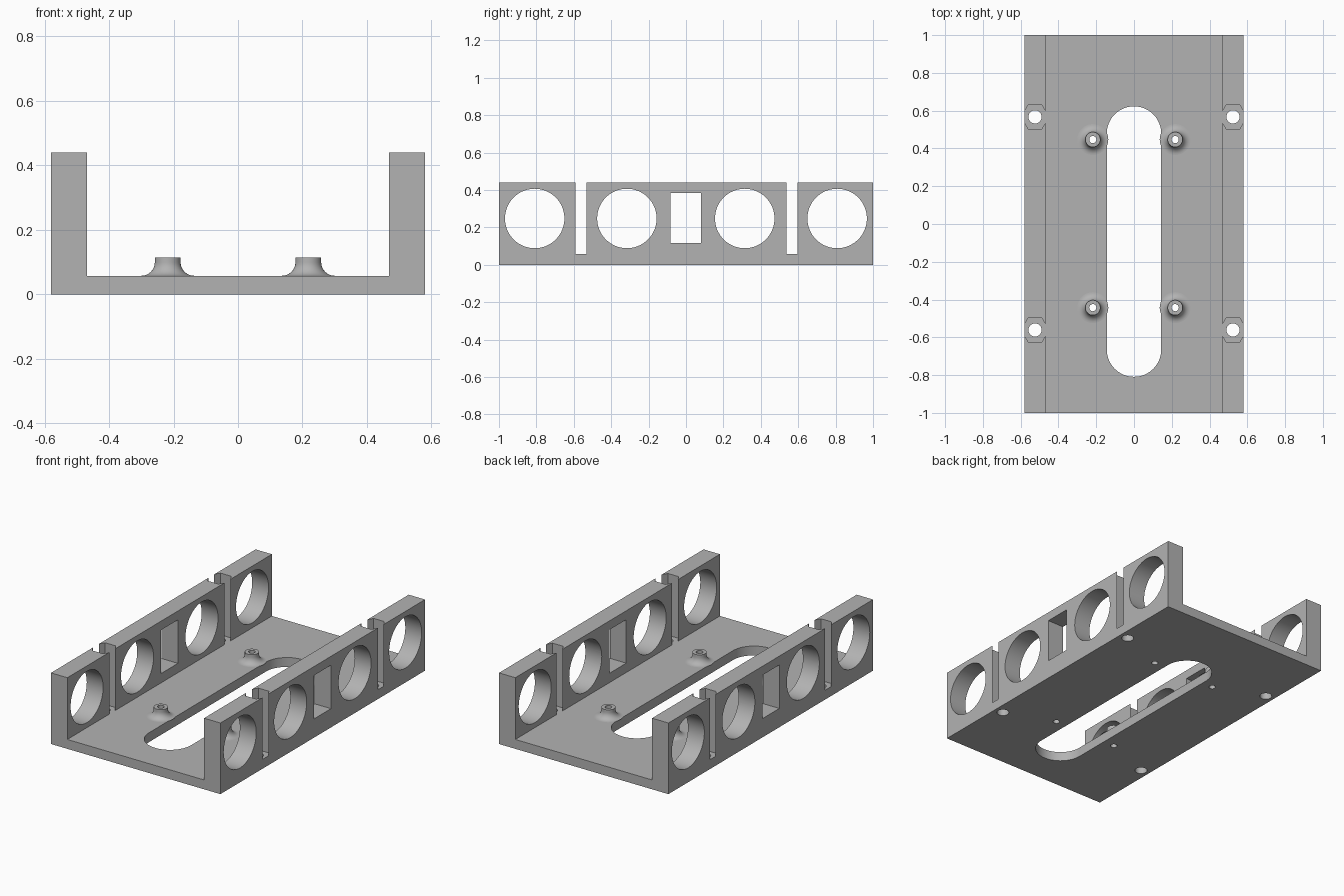
import bpy
import bmesh
from math import cos, sin, pi, radians
from mathutils import Vector

cube = bpy.data.objects.get("Cube")
if cube:
    bpy.data.objects.remove(cube, do_unlink=True)

WIDTH, INNER, HEIGHT, FLOOR = 0.58, 0.468, 0.44, 0.058

grey = bpy.data.materials.new("plain grey")
grey.use_nodes = True
COLOUR = (0.45, 0.45, 0.45, 1)
grey.diffuse_color = COLOUR
grey.node_tree.nodes["Principled BSDF"].inputs["Base Color"].default_value = COLOUR


def make_object(name, bm):
    bmesh.ops.recalc_face_normals(bm, faces=bm.faces)
    mesh = bpy.data.meshes.new(name)
    bm.to_mesh(mesh)
    bm.free()
    mesh.materials.append(grey)
    obj = bpy.data.objects.new(name, mesh)
    bpy.context.collection.objects.link(obj)
    return obj


def prism(name, outline, axis, start, end):
    """Extrude a closed 2D outline along the x, y or z axis."""
    place = {"x": lambda a, b: (start, a, b),
             "y": lambda a, b: (a, start, b),
             "z": lambda a, b: (a, b, start)}[axis]
    bm = bmesh.new()
    face = bm.faces.new([bm.verts.new(place(a, b)) for a, b in outline])
    new = bmesh.ops.extrude_face_region(bm, geom=[face])["geom"]
    shift = Vector([(end - start) * (axis == k) for k in "xyz"])
    bmesh.ops.translate(bm, vec=shift, verts=[v for v in new if isinstance(v, bmesh.types.BMVert)])
    return make_object(name, bm)


def circle(a, b, radius, sides=64):
    return [(a + radius * cos(2 * pi * i / sides), b + radius * sin(2 * pi * i / sides))
            for i in range(sides)]


def cut(target, cutter):
    """Subtract a cutter, then discard it."""
    cutter.hide_render = True
    mod = target.modifiers.new("cut", "BOOLEAN")
    mod.object, mod.operation, mod.solver = cutter, "DIFFERENCE", "EXACT"
    bpy.ops.object.select_all(action="DESELECT")
    bpy.context.view_layer.objects.active = target
    target.select_set(True)
    bpy.ops.object.modifier_apply(modifier=mod.name)
    bpy.data.objects.remove(cutter, do_unlink=True)


def smooth(obj):
    bpy.ops.object.select_all(action="DESELECT")
    bpy.context.view_layer.objects.active = obj
    obj.select_set(True)
    bpy.ops.object.shade_smooth_by_angle(angle=radians(30))


# U-shaped channel: floor and two side walls
half = [(WIDTH, 0), (WIDTH, HEIGHT), (INNER, HEIGHT), (INNER, FLOOR)]
channel = prism("channel_frame", half + [(-x, z) for x, z in reversed(half)], "y", -1, 1)

# Round and rectangular windows through both walls
for y in (-0.809, -0.316, 0.314, 0.808):
    cut(channel, prism("round_cutter", circle(y, 0.248, 0.159), "x", -1, 1))
window = [(-0.084, 0.116), (0.081, 0.116), (0.081, 0.385), (-0.084, 0.385)]
cut(channel, prism("window_cutter", window, "x", -1, 1))

# Long rounded slot in the floor
SLOT, BACK, FRONT = 0.144, 0.479, -0.665
arc = [(SLOT * cos(pi * i / 32), SLOT * sin(pi * i / 32)) for i in range(33)]
slot = [(x, BACK + y) for x, y in arc] + [(-x, FRONT - y) for x, y in arc]
cut(channel, prism("slot_cutter", slot, "z", -0.1, 0.2))

# Hexagonal nut channels in the walls, with bolt holes below
for x in (-0.524, 0.524):
    for y in (-0.561, 0.567):
        cut(channel, prism("nut_cutter", circle(x, y, 0.0725, 6), "z", FLOOR, 0.6))
        cut(channel, prism("bolt_cutter", circle(x, y, 0.035, 32), "z", -0.1, 0.2))

# Flared hollow standoffs, continuing as screw holes through the floor
TOP, NECK, BORE, FLARE = 0.115, 0.04, 0.019, 0.042
profile = [(BORE, FLOOR), (BORE, TOP), (NECK, TOP)]
profile += [(NECK + FLARE * (1 - cos(t)), FLOOR + FLARE * (1 - sin(t)))
            for t in (pi / 2 * i / 10 for i in range(11))]
spots = [(x, y) for x in (-0.218, 0.218) for y in (-0.443, 0.447)]
for x, y in spots:
    cut(channel, prism("screw_cutter", circle(x, y, BORE, 32), "z", -0.1, 0.2))
    bm = bmesh.new()
    points = [bm.verts.new((r, 0, z)) for r, z in profile]
    edges = [bm.edges.new(pair) for pair in zip(points, points[1:])]
    bmesh.ops.spin(bm, geom=points + edges, axis=(0, 0, 1), cent=(0, 0, 0),
                   angle=2 * pi, steps=32, use_merge=True)
    bmesh.ops.remove_doubles(bm, verts=bm.verts, dist=0.0001)
    side = ("front" if y < 0 else "back") + ("_left" if x > 0 else "_right")
    standoff = make_object(side + "_standoff", bm)
    standoff.location = (x, y, 0)
    smooth(standoff)

smooth(channel)
